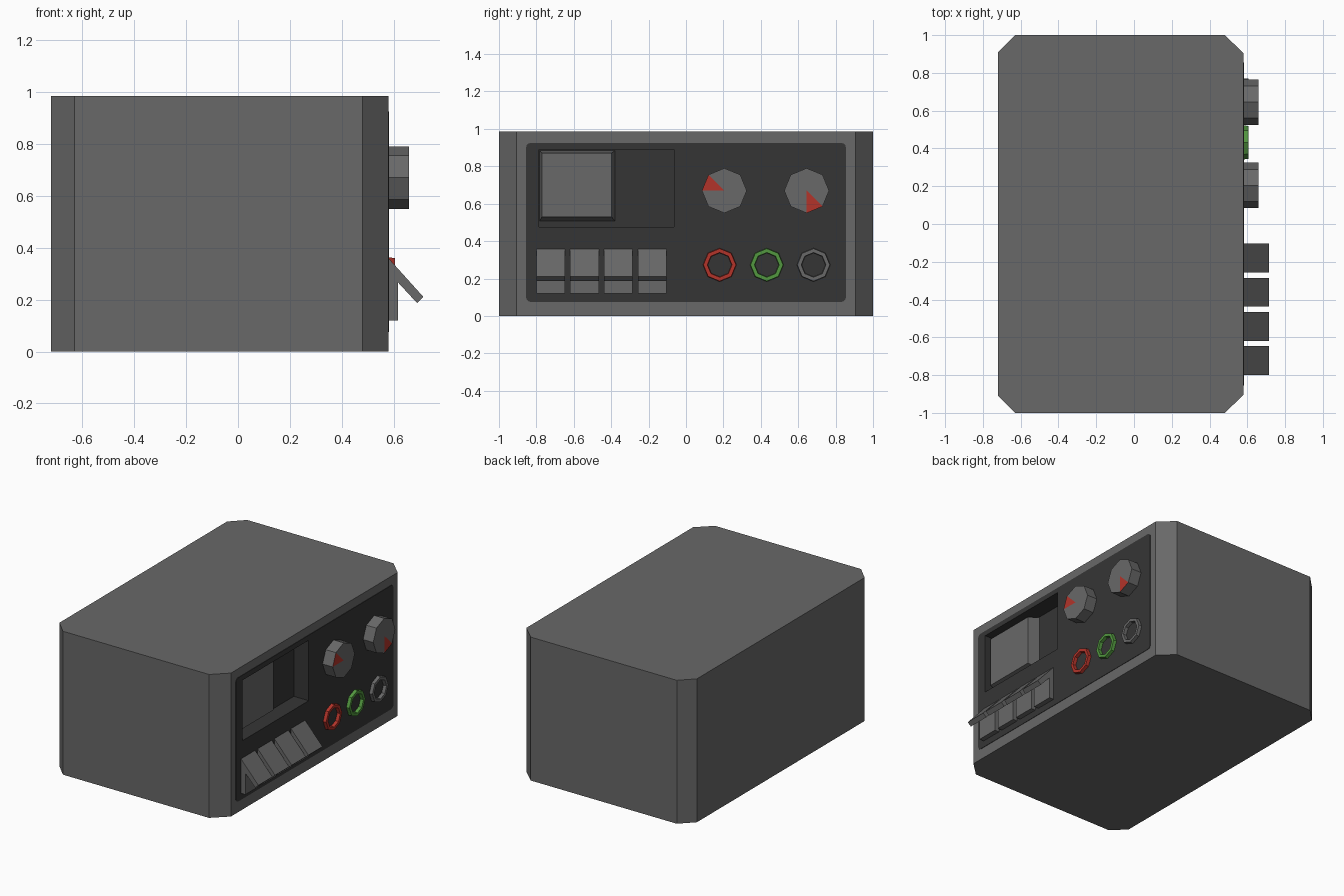
import bpy, bmesh, math
from mathutils import Vector

if "Cube" in bpy.data.objects:
    bpy.data.objects.remove(bpy.data.objects["Cube"])


def material(name, rgb):
    m = bpy.data.materials.new(name)
    m.diffuse_color = (*rgb, 1)
    m.use_nodes = True
    m.node_tree.nodes["Principled BSDF"].inputs["Base Color"].default_value = m.diffuse_color
    return m


GREY = material("casing grey", (0.14, 0.14, 0.14))
DARK = material("panel dark grey", (0.036, 0.036, 0.036))
RED = material("red", (0.45, 0.034, 0.023))
GREEN = material("green", (0.085, 0.31, 0.05))


def finish(name, bm, *mats):
    bmesh.ops.recalc_face_normals(bm, faces=bm.faces)
    me = bpy.data.meshes.new(name)
    bm.to_mesh(me)
    bm.free()
    for m in mats:
        me.materials.append(m)
    ob = bpy.data.objects.new(name, me)
    bpy.context.collection.objects.link(ob)
    return ob


def prism(name, pts, offset, mat):
    """Extrude a closed flat profile along an offset."""
    bm = bmesh.new()
    f = bm.faces.new([bm.verts.new(p) for p in pts])
    r = bmesh.ops.extrude_face_region(bm, geom=[f], use_keep_orig=True)
    vs = [v for v in r["geom"] if isinstance(v, bmesh.types.BMVert)]
    bmesh.ops.translate(bm, verts=vs, vec=offset)
    return finish(name, bm, mat)


def rect(x, y0, y1, z0, z1):
    return [(x, y0, z0), (x, y1, z0), (x, y1, z1), (x, y0, z1)]


def cut(ob, name, x0, x1, y0, y1, z0, z1):
    c = prism(name, rect(x0, y0, y1, z0, z1), (x1 - x0, 0, 0), DARK)
    c.hide_render = True
    c.hide_viewport = True
    c.display_type = 'WIRE'
    m = ob.modifiers.new("opening", 'BOOLEAN')
    m.operation = 'DIFFERENCE'
    m.solver = 'EXACT'
    m.object = c


def octagon(x, y, z, r):
    return [(x, y + r * math.cos(i * math.pi / 4), z + r * math.sin(i * math.pi / 4))
            for i in range(8)]


FX = 0.58                                  # front plane of the controls
WIN = (-0.785, -0.065, 0.475, 0.89)        # display opening: y0, y1, z0, z1
DEPTH = 0.11

# casing with chamfered upright corners
half = [(-0.72, 0.91), (-0.63, 1), (0.48, 1), (FX, 0.905)]
outline = half + [(x, -y) for x, y in reversed(half)]
casing = prism("casing", [(x, y, 0) for x, y in outline], (0, 0, 0.985), GREY)
cut(casing, "casing_cutter", FX - DEPTH - 0.01, FX + 0.1,
    WIN[0] - 0.005, WIN[1] + 0.005, WIN[2] - 0.005, WIN[3] + 0.005)

# control panel plate with rounded corners
r = 0.025
pts = []
for k, (cy, cz) in enumerate([(0.83, 0.9), (-0.83, 0.9), (-0.83, 0.1), (0.83, 0.1)]):
    for i in range(4):
        a = math.pi / 2 * (k + i / 3)
        pts.append((FX - 0.004, cy + r * math.cos(a), cz + r * math.sin(a)))
panel = prism("control_panel", pts, (0.007, 0, 0), DARK)
cut(panel, "panel_cutter", FX - 0.1, FX + 0.1, *WIN)

# display recess lining, open at the front
bm = bmesh.new()
front = [bm.verts.new(p) for p in rect(FX + 0.002, *WIN)]
back = [bm.verts.new(p) for p in rect(FX - DEPTH, *WIN)]
bm.faces.new(back)
for i in range(4):
    j = (i + 1) % 4
    bm.faces.new((front[i], front[j], back[j], back[i]))
lining = finish("display_recess", bm, DARK)
centre = Vector((FX - 0.03, -0.425, 0.68))
if (centre - lining.data.polygons[0].center).dot(lining.data.polygons[0].normal) < 0:
    lining.data.flip_normals()

# tapered display block inside the recess
bm = bmesh.new()
base = [bm.verts.new(p) for p in rect(FX - DEPTH + 0.001, -0.783, -0.38, 0.508, 0.885)]
face = [bm.verts.new(p) for p in rect(FX - 0.03, -0.77, -0.398, 0.53, 0.87)]
bm.faces.new(base)
bm.faces.new(face)
for i in range(4):
    j = (i + 1) % 4
    bm.faces.new((base[i], base[j], face[j], face[i]))
finish("display_block", bm, GREY)

# piano keys: sloping flap above an upright plate
key = [(FX, 0.36), (0.715, 0.21), (0.69, 0.187), (0.617, 0.266), (0.617, 0.12), (FX, 0.12)]
for i in range(4):
    y = -0.80 + i * 0.181
    prism(f"key_{i + 1}", [(x, y, z) for x, z in key], (0, 0.153, 0), GREY)

# octagonal knobs with one red pointer wedge each
for name, y, wedge in (("left_knob", 0.205, 3), ("right_knob", 0.645, 6)):
    bm = bmesh.new()
    low = [bm.verts.new(p) for p in octagon(FX, y, 0.67, 0.12)]
    top = [bm.verts.new(p) for p in octagon(0.66, y, 0.67, 0.12)]
    hub = bm.verts.new((0.66, y, 0.67))
    bm.faces.new(low)
    for i in range(8):
        j = (i + 1) % 8
        bm.faces.new((low[i], low[j], top[j], top[i]))
        bm.faces.new((top[i], top[j], hub)).material_index = int(i == wedge)
    finish(name, bm, GREY, RED)

# octagonal socket rings
for name, y, mat in (("red_socket", 0.18, RED), ("green_socket", 0.432, GREEN),
                     ("grey_socket", 0.682, GREY)):
    bm = bmesh.new()
    loops = [[bm.verts.new(p) for p in octagon(x, y, 0.273, rad)]
             for x, rad in ((FX, 0.09), (0.605, 0.087), (0.605, 0.066), (FX, 0.063))]
    for a, b in zip(loops, loops[1:] + loops[:1]):
        for i in range(8):
            j = (i + 1) % 8
            bm.faces.new((a[i], a[j], b[j], b[i]))
    finish(name, bm, mat)
